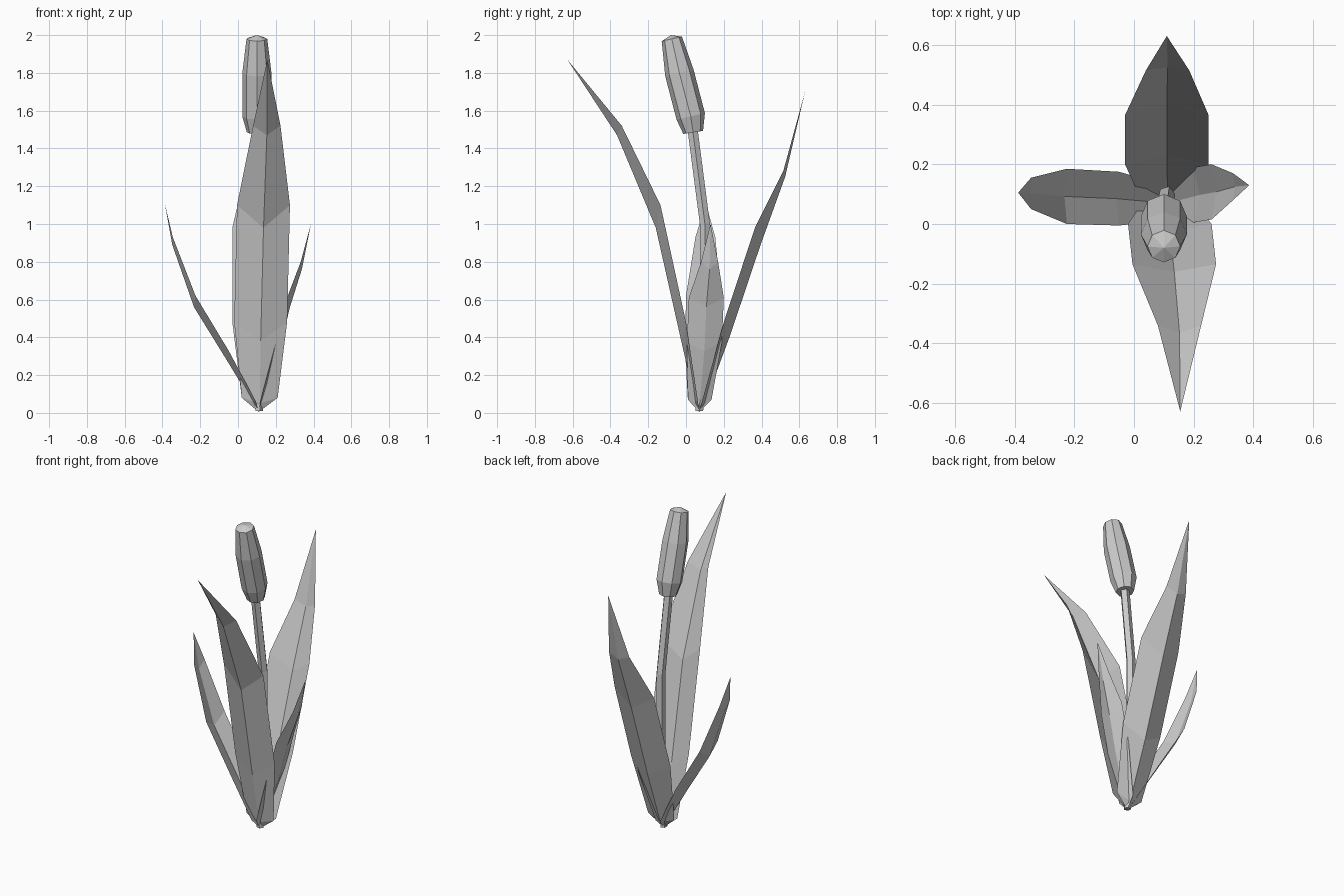
import bpy, math
from mathutils import Vector

if "Cube" in bpy.data.objects:
    bpy.data.objects.remove(bpy.data.objects["Cube"])

BASE = Vector((0.11, 0.07, 0.005))


def add_mesh(name, verts, faces):
    me = bpy.data.meshes.new(name)
    me.from_pydata([tuple(v) for v in verts], [], faces)
    me.update()
    ob = bpy.data.objects.new(name, me)
    bpy.context.collection.objects.link(ob)
    return ob


def leaf(name, axis, rows, tip):
    """V-section blade. Row: edge position along axis, edge height,
    low and high side of the blade, keel shift along axis, keel drop."""
    def point(along, across, z):
        return (along, across, z) if axis == 'x' else (across, along, z)
    verts = [BASE]
    for along, z, lo, hi, shift, drop in rows:
        verts += [point(along, lo, z),
                  point(along + shift, (lo + hi) / 2, z - drop),
                  point(along, hi, z)]
    verts.append(tip)
    faces = [(0, 2, 1), (0, 3, 2)]
    for r in range(len(rows) - 1):
        for c in (1, 2):
            i = r * 3 + c
            faces.append((i, i + 1, i + 4, i + 3))
    n = len(verts) - 1
    faces += [(n - 3, n - 2, n), (n - 2, n - 1, n)]
    return add_mesh(name, verts, faces)


def tube(name, rings, sides, top=None):
    """Loft of rings (centre, radius), each square to the path."""
    verts, faces = [], []
    for i, (c, r) in enumerate(rings):
        a = Vector(rings[max(i - 1, 0)][0])
        b = Vector(rings[min(i + 1, len(rings) - 1)][0])
        t = (b - a).normalized()
        u = Vector((1, 0, 0))
        u = (u - t * u.dot(t)).normalized()
        v = t.cross(u)
        for k in range(sides):
            ang = 2 * math.pi * k / sides
            verts.append(Vector(c) + r * (u * math.cos(ang) + v * math.sin(ang)))
    for i in range(len(rings) - 1):
        for k in range(sides):
            n = (k + 1) % sides
            faces.append((i * sides + k, i * sides + n,
                          (i + 1) * sides + n, (i + 1) * sides + k))
    faces.append(tuple(reversed(range(sides))))
    last = (len(rings) - 1) * sides
    if top:
        verts.append(top)
        faces += [(last + k, last + (k + 1) % sides, len(verts) - 1)
                  for k in range(sides)]
    else:
        faces.append(tuple(range(last, last + sides)))
    return add_mesh(name, verts, faces)


# Four blades around the base
leaf("front_leaf", 'y', [
    (0.06, 0.08, 0.02, 0.21, -0.01, 0.03),
    (0.00, 0.48, -0.02, 0.26, -0.025, 0.10),
    (-0.135, 1.10, -0.005, 0.275, -0.025, 0.12),
    (-0.34, 1.52, 0.08, 0.225, -0.025, 0.05)], (0.155, -0.628, 1.87))
leaf("back_leaf", 'y', [
    (0.09, 0.08, 0.02, 0.205, 0.01, 0.03),
    (0.20, 0.48, -0.03, 0.25, 0.03, 0.08),
    (0.365, 0.98, -0.03, 0.25, 0.03, 0.09),
    (0.515, 1.28, 0.04, 0.185, 0.01, 0.03)], (0.11, 0.63, 1.70))
leaf("left_leaf", 'x', [
    (0.09, 0.07, 0.01, 0.135, -0.01, 0.02),
    (-0.05, 0.33, -0.005, 0.175, -0.01, 0.05),
    (-0.225, 0.62, 0.0, 0.185, -0.008, 0.06),
    (-0.345, 0.93, 0.05, 0.155, -0.003, 0.04)], (-0.388, 0.105, 1.11))
leaf("right_leaf", 'x', [
    (0.12, 0.07, 0.01, 0.135, 0.005, 0.02),
    (0.20, 0.37, 0.005, 0.19, 0.02, 0.04),
    (0.26, 0.61, 0.015, 0.20, 0.015, 0.05),
    (0.332, 0.80, 0.08, 0.17, 0.006, 0.04)], (0.386, 0.13, 1.0))

# Curved stem
tube("stem", [((0.11, 0.07, 0.01), 0.022), ((0.11, 0.10, 0.5), 0.028),
              ((0.11, 0.10, 1.0), 0.028), ((0.10, 0.035, 1.50), 0.028)], 5)

# Faceted seed head with a shallow cap
tube("seed_head", [((0.10, 0.038, 1.485), 0.053), ((0.10, 0.025, 1.57), 0.077),
                   ((0.10, -0.035, 1.80), 0.077), ((0.10, -0.075, 1.98), 0.055)],
     8, top=(0.10, -0.08, 2.0))
